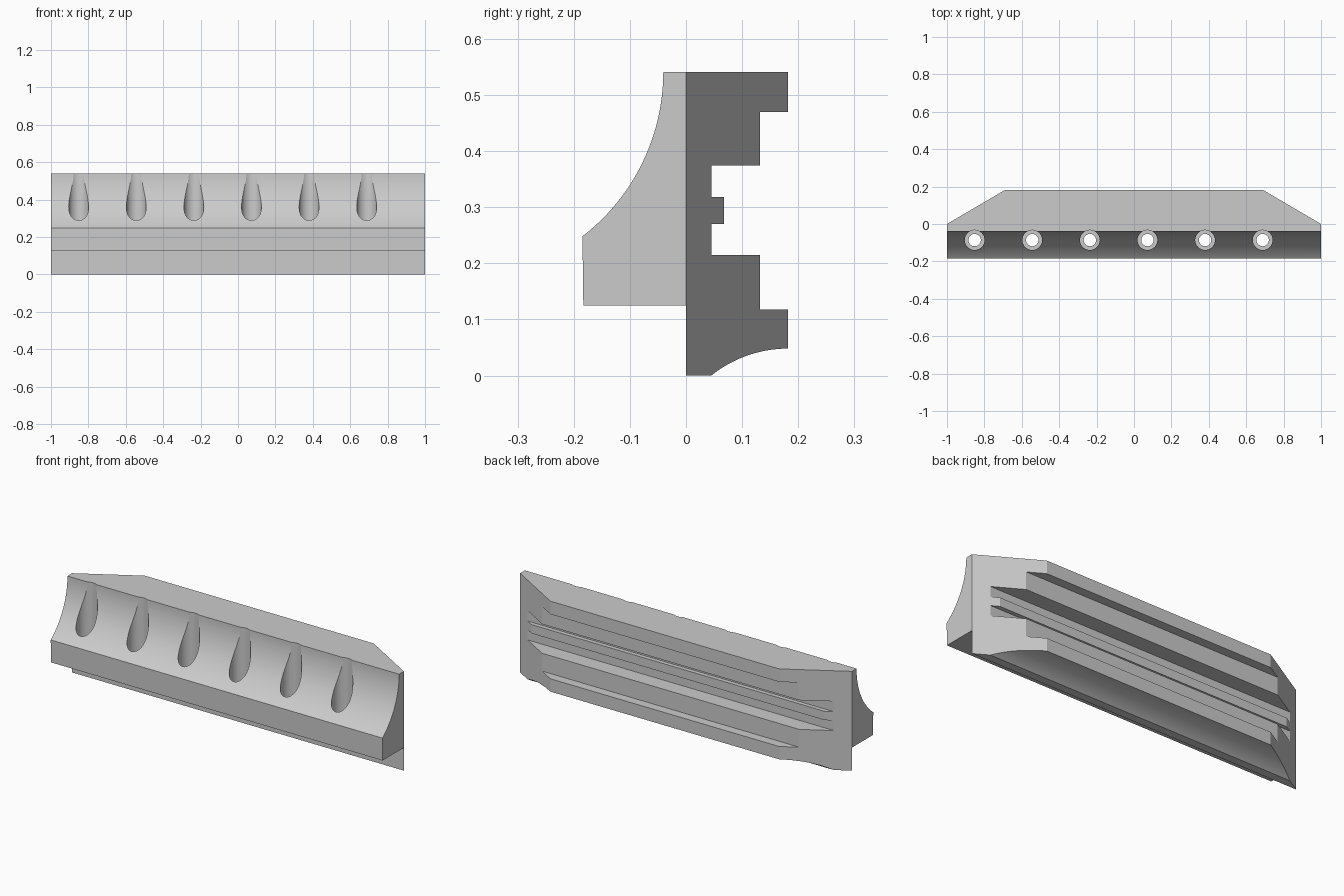
import bpy, bmesh
from math import sin, cos, tau, pi, asin, radians

cube = bpy.data.objects.get("Cube")
if cube:
    bpy.data.objects.remove(cube, do_unlink=True)

grey = bpy.data.materials.new("light grey")
grey.use_nodes = True
grey.diffuse_color = (0.6, 0.6, 0.6, 1)
grey.node_tree.nodes["Principled BSDF"].inputs["Base Color"].default_value = (0.6, 0.6, 0.6, 1)

HALF, TOP, BACK = 1.0, 0.541, 0.182


def arc(cy, cz, r, a0, a1, steps=24):
    """Points of an arc in the (y, z) plane."""
    angles = [a0 + (a1 - a0) * i / steps for i in range(steps + 1)]
    return [(cy + r * cos(a), cz + r * sin(a)) for a in angles]


def loft(name, loops):
    """Skin matching closed loops and cap both ends."""
    bm = bmesh.new()
    rings = [[bm.verts.new(p) for p in loop] for loop in loops]
    n = len(rings[0])
    for a, b in zip(rings, rings[1:]):
        for i in range(n):
            j = (i + 1) % n
            bm.faces.new((a[i], a[j], b[j], b[i]))
    bm.faces.new(rings[0])
    bm.faces.new(rings[-1])
    bmesh.ops.recalc_face_normals(bm, faces=bm.faces)
    mesh = bpy.data.meshes.new(name)
    bm.to_mesh(mesh)
    bm.free()
    obj = bpy.data.objects.new(name, mesh)
    bpy.context.collection.objects.link(obj)
    mesh.materials.append(grey)
    return obj


def extrude(name, profile, half_length):
    """Run a (y, z) profile along x; half_length(y) shapes the ends."""
    return loft(name, [[(s * half_length(y), y, z) for y, z in profile] for s in (-1, 1)])


def select_only(obj):
    bpy.ops.object.select_all(action='DESELECT')
    obj.select_set(True)
    bpy.context.view_layer.objects.active = obj


# Front moulding with a hollow curved face
r = 0.37
cove = arc(-0.0405 - r, TOP, r, 0, -asin((TOP - 0.248) / r))
front = extrude("front_moulding", [(0, 0.125), (0, TOP)] + cove + [(-0.183, 0.125)],
                lambda y: HALF)

# Counterbored vertical screw holes
for i in range(6):
    x = -0.852 + 0.308 * i
    steps = [(0.033, 0.05), (0.033, 0.18), (0.053, 0.18), (0.053, 0.6)]
    loops = [[(x + rad * cos(tau * k / 40), -0.086 + rad * sin(tau * k / 40), z)
              for k in range(40)] for rad, z in steps]
    cutter = loft("hole_cutter", loops)
    cutter.hide_render = True
    mod = front.modifiers.new("hole", 'BOOLEAN')
    mod.operation = 'DIFFERENCE'
    mod.solver = 'EXACT'
    mod.object = cutter
    select_only(front)
    bpy.ops.object.modifier_apply(modifier=mod.name)
    bpy.data.objects.remove(cutter, do_unlink=True)

# Stepped back rail with mitred ends and a scooped underside
r = 0.219
scoop = arc(BACK, 0.048 - r, r, pi - asin((r - 0.048) / r), pi / 2)
rail = [(0, 0)] + scoop + [
    (BACK, 0.118), (0.132, 0.118), (0.132, 0.215), (0.045, 0.215),
    (0.045, 0.27), (0.068, 0.27), (0.068, 0.318), (0.045, 0.318),
    (0.045, 0.374), (0.132, 0.374), (0.132, 0.47), (BACK, 0.47),
    (BACK, TOP), (0, TOP)]
back = extrude("back_rail", rail, lambda y: HALF - 0.31 * y / BACK)

for obj in (front, back):
    select_only(obj)
    bpy.ops.object.shade_smooth_by_angle(angle=radians(25))
